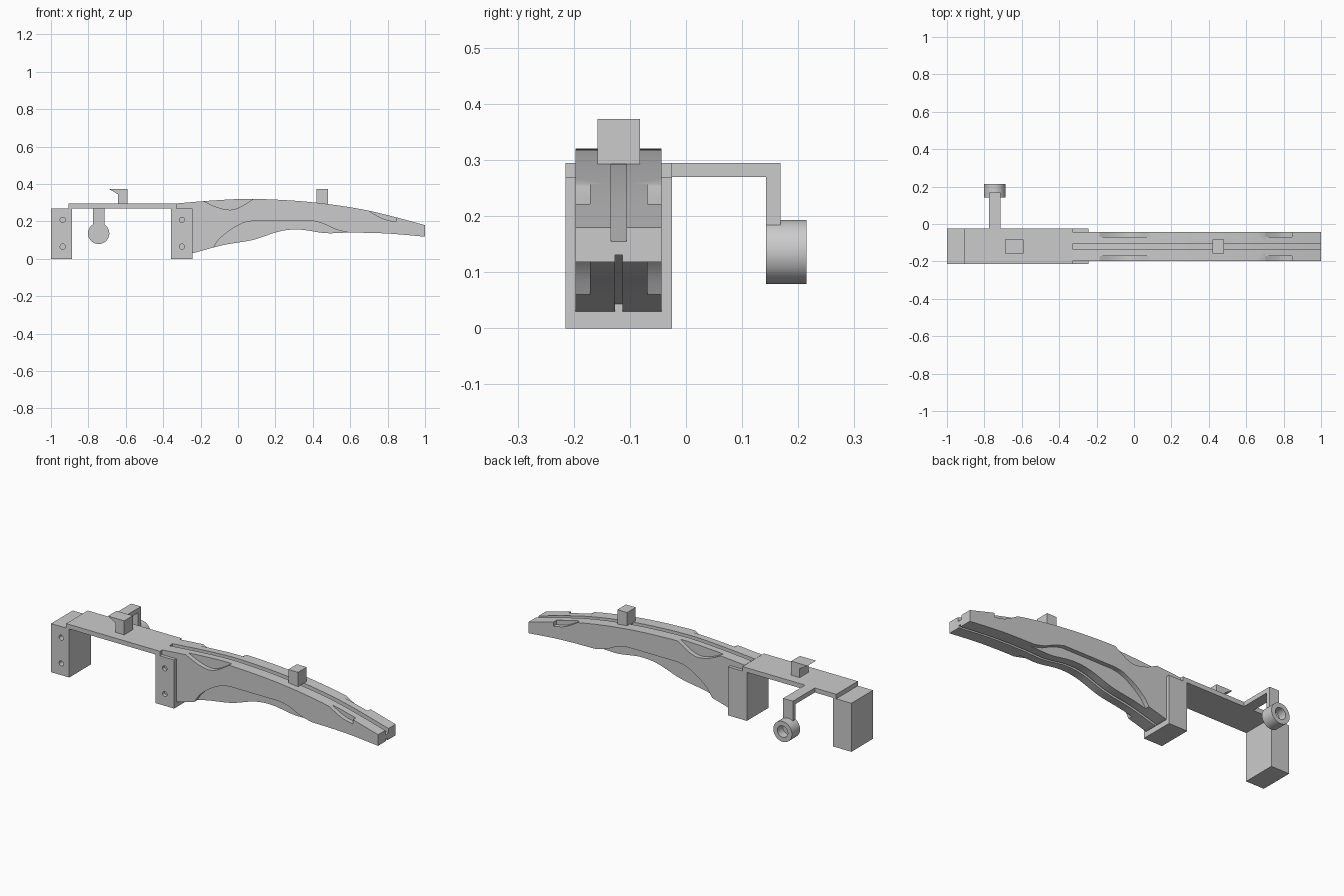
import bpy, bmesh, math
from mathutils import Vector, Matrix

if "Cube" in bpy.data.objects:
    bpy.data.objects.remove(bpy.data.objects["Cube"], do_unlink=True)

MID = -0.12          # centre line of the body in y
BEAM = 0.0765        # half width of the beam
DEPTH = 0.025        # depth of side recesses and of the groove

grey = bpy.data.materials.new("plain grey")
grey.use_nodes = True
grey.diffuse_color = (0.6, 0.6, 0.6, 1)
grey.node_tree.nodes["Principled BSDF"].inputs["Base Color"].default_value = (0.6, 0.6, 0.6, 1)


def finish(name, bm):
    bmesh.ops.recalc_face_normals(bm, faces=bm.faces)
    mesh = bpy.data.meshes.new(name)
    bm.to_mesh(mesh)
    bm.free()
    obj = bpy.data.objects.new(name, mesh)
    mesh.materials.append(grey)
    bpy.context.collection.objects.link(obj)
    return obj


def prism(name, points, a, b, axis="y"):
    """Extrude a side profile from a to b along y (x, z points) or x (y, z points)."""
    place = (lambda u, v, w: (u, w, v)) if axis == "y" else (lambda u, v, w: (w, u, v))
    bm = bmesh.new()
    face = bm.faces.new([bm.verts.new(place(u, v, a)) for u, v in points])
    new = bmesh.ops.extrude_face_region(bm, geom=[face])["geom"]
    shift = Vector(place(0, 0, b - a))
    bmesh.ops.translate(bm, vec=shift, verts=[g for g in new if isinstance(g, bmesh.types.BMVert)])
    return finish(name, bm)


def box(name, x0, x1, y0, y1, z0, z1):
    return prism(name, [(x0, z0), (x1, z0), (x1, z1), (x0, z1)], y0, y1)


def cylinder(name, x, z, radius, y0, y1, sides=32):
    bm = bmesh.new()
    turn = Matrix.Translation((x, (y0 + y1) / 2, z)) @ Matrix.Rotation(math.pi / 2, 4, "X")
    bmesh.ops.create_cone(bm, cap_ends=True, segments=sides, radius1=radius,
                          radius2=radius, depth=y1 - y0, matrix=turn)
    return finish(name, bm)


def cut(obj, cutter):
    cutter.hide_render = True
    mod = obj.modifiers.new("cut", "BOOLEAN")
    mod.operation, mod.solver, mod.object = "DIFFERENCE", "EXACT", cutter
    bpy.context.view_layer.objects.active = obj
    bpy.ops.object.modifier_apply(modifier=mod.name)
    bpy.data.objects.remove(cutter, do_unlink=True)


def smooth(obj):
    bpy.ops.object.select_all(action="DESELECT")
    obj.select_set(True)
    bpy.context.view_layer.objects.active = obj
    bpy.ops.object.shade_smooth_by_angle(angle=math.radians(25))


def curve(points, steps=6):
    """Smooth line through the points."""
    p = [points[0]] + points + [points[-1]]
    out = []
    for i in range(1, len(p) - 2):
        a, b, c, d = (Vector(q) for q in p[i - 1:i + 3])
        for k in range(steps):
            t = k / steps
            out.append(tuple(0.5 * (2 * b + (c - a) * t + (2 * a - 5 * b + 4 * c - d) * t * t
                                    + (3 * b - a - 3 * c + d) * t ** 3)))
    return out + [points[-1]]


def band(line, low, high):
    """Strip around a line, run past its outer end."""
    line = line + [(1.05, line[-1][1] - 0.01)]
    return [(x, z + low) for x, z in line] + [(x, z + high) for x, z in reversed(line)]


# Curved beam
top = curve([(-0.33, 0.296), (-0.1, 0.314), (0.1, 0.32), (0.4, 0.302), (0.7, 0.257), (1, 0.18)])
bottom = curve([(-0.24, 0.03), (-0.08, 0.073), (0.08, 0.101), (0.22, 0.146), (0.33, 0.156),
                (0.47, 0.137), (0.6, 0.14), (0.8, 0.135), (1, 0.118)])
beam = prism("curved_beam", [(-0.33, 0.02)] + bottom + top[::-1], MID - BEAM, MID + BEAM)

# Grooves along the top and the underside
cut(beam, prism("top_groove_cutter", band(top, -DEPTH, 0.05), MID - 0.014, MID + 0.014))
cut(beam, prism("bottom_groove_cutter", band(bottom, -0.05, 0.013), MID - 0.0065, MID + 0.0065))

# Side recesses: long arch below, two scallops above
arch = (curve([(-0.135, 0.053), (-0.1, 0.105), (-0.04, 0.155), (0.03, 0.192), (0.085, 0.203)])
        + curve([(0.4, 0.203), (0.46, 0.186), (0.53, 0.155), (0.61, 0.137)])
        + [(0.61, 0), (-0.135, 0)])
scallop = curve([(-0.185, 0.309), (-0.115, 0.277), (-0.045, 0.262), (0.01, 0.276), (0.085, 0.322)])
notch = curve([(0.695, 0.26), (0.735, 0.235), (0.785, 0.211), (0.845, 0.198)])
shapes = [arch, scallop + [(0.085, 0.4), (-0.185, 0.4)], notch + [(0.845, 0.4), (0.695, 0.4)]]
for side in (-1, 1):
    inner, outer = MID + side * (BEAM - DEPTH), MID + side * (BEAM + 0.02)
    for shape in shapes:
        cut(beam, prism("recess_cutter", shape, min(inner, outer), max(inner, outer)))
smooth(beam)

# Mounting blocks with blind screw holes in the front
FRONT, BACK = MID - 0.095, MID + 0.095
for name, x0, x1, hole in (("end_block", -1, -0.888, -0.937), ("middle_block", -0.357, -0.242, -0.3)):
    block = box(name, x0, x1, FRONT, BACK, 0, 0.27)
    for z in (0.065, 0.208):
        cut(block, cylinder("hole_cutter", hole, z, 0.014, FRONT - 0.02, FRONT + 0.04, 20))
    smooth(block)

# Top plate
box("top_plate", -0.907, -0.33, FRONT, BACK, 0.27, 0.295)

# Sights
prism("rear_sight", [(-0.59, 0.295), (-0.59, 0.373), (-0.69, 0.373), (-0.642, 0.345), (-0.642, 0.295)],
      MID - 0.038, MID + 0.038)
box("front_sight", 0.42, 0.48, MID - 0.038, MID + 0.038, 0.293, 0.373)

# Bent arm carrying a ring
prism("bent_arm", [(BACK, 0.27), (0.143, 0.27), (0.143, 0.18), (0.168, 0.18), (0.168, 0.295), (BACK, 0.295)],
      -0.775, -0.715, "x")
ring = cylinder("ring", -0.745, 0.136, 0.057, 0.143, 0.215, 48)
cut(ring, cylinder("ring_hole_cutter", -0.745, 0.136, 0.032, 0.168, 0.25, 32))
smooth(ring)
